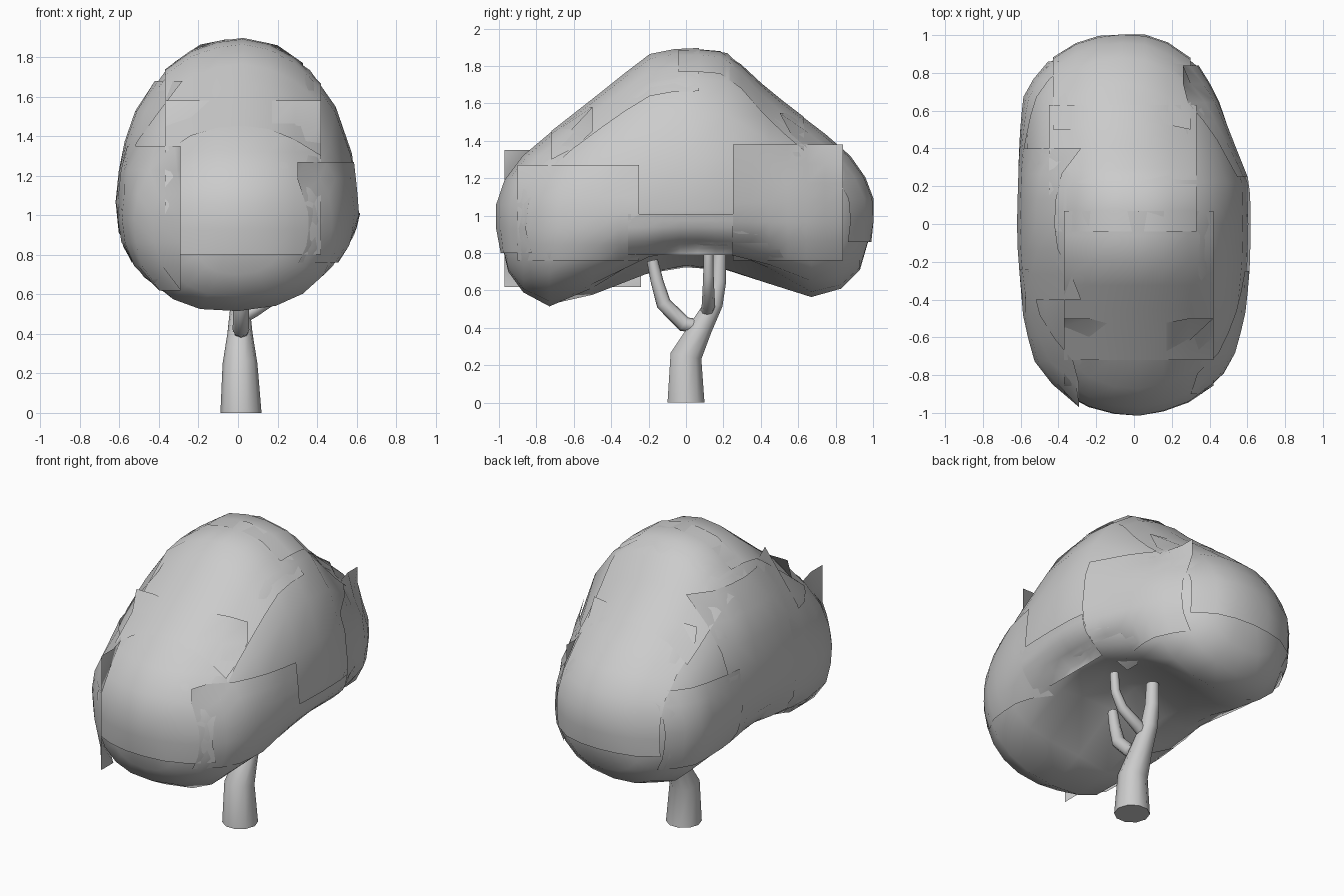
import bpy, bmesh, math
from mathutils import Vector
from mathutils.bvhtree import BVHTree

if "Cube" in bpy.data.objects:
    bpy.data.objects.remove(bpy.data.objects["Cube"])


def finish(bm, name, smooth=True):
    me = bpy.data.meshes.new(name)
    bm.to_mesh(me)
    ob = bpy.data.objects.new(name, me)
    bpy.context.collection.objects.link(ob)
    for p in me.polygons:
        p.use_smooth = smooth
    return ob


def loft(bm, rings):
    rows = [[bm.verts.new(p) for p in r] for r in rings]
    n = len(rows[0])
    for a, b in zip(rows, rows[1:]):
        for i in range(n):
            j = (i + 1) % n
            bm.faces.new((a[i], a[j], b[j], b[i]))
    bm.faces.new(rows[0])
    bm.faces.new(rows[-1])
    bmesh.ops.recalc_face_normals(bm, faces=bm.faces[:])


# Canopy: cross-sections along y (y, centre x, half width, widest z, top z, bottom z)
stations = [
    (-.997, 0, .08, 1.0, 1.07, .90), (-.95, 0, .25, .98, 1.2, .70),
    (-.87, 0, .40, .97, 1.31, .59), (-.73, 0, .51, .97, 1.43, .515),
    (-.5, 0, .57, 1.0, 1.61, .55), (-.2, 0, .6, 1.03, 1.85, .65),
    (0, 0, .605, 1.03, 1.89, .69), (.22, 0, .6, 1.03, 1.87, .67),
    (.45, -.04, .55, 1.02, 1.65, .61), (.67, -.07, .50, 1.0, 1.48, .565),
    (.83, -.07, .41, 1.0, 1.36, .61), (.93, -.06, .28, 1.0, 1.23, .71),
    (.985, -.05, .12, 1.02, 1.11, .90)]
SEG = 20
rings = []
for y, xc, hw, zw, zt, zb in stations:
    ring = []
    for i in range(SEG):
        a = 2 * math.pi * i / SEG
        c, s = math.cos(a), math.sin(a)
        e = 2 / (2.1 if s >= 0 else 2.4)
        x = xc + hw * math.copysign(abs(c) ** e, c)
        if s >= 0:
            z = zw + (zt - zw) * abs(s) ** e
        else:
            # hollow underside, slightly higher on the right
            d = abs(s) ** e
            hollow = .17 * max(0, 1 - (y / .65) ** 2) * math.exp(-((x - .08) / .28) ** 2)
            z = zw - (zw - zb) * d + d * (hollow + .06 * c * max(0, 1 - y * y))
        ring.append((x, y, z))
    rings.append(ring)
bm = bmesh.new()
loft(bm, rings)
tree = BVHTree.FromBMesh(bm)
finish(bm, "canopy")
bm.free()


# Foliage cards: rectangles wrapped on the canopy along one axis
def card(name, axis, sign, u, v, dmin, n=6):
    ua, va = [k for k in range(3) if k != axis]
    bm = bmesh.new()
    grid = []
    for i in range(n + 1):
        row = []
        for j in range(n + 1):
            p = Vector((0, 0, 0))
            p[ua] = u[0] + (u[1] - u[0]) * i / n
            p[va] = v[0] + (v[1] - v[0]) * j / n
            d = Vector((0, 0, 0))
            d[axis] = -sign
            hit = tree.ray_cast(p - d * 5, d)[0]
            depth = sign * hit[axis] + .018 if hit else dmin
            p[axis] = sign * max(depth, dmin)
            row.append(bm.verts.new(p))
        grid.append(row)
    for i in range(n):
        for j in range(n):
            f = bm.faces.new((grid[i][j], grid[i + 1][j], grid[i + 1][j + 1], grid[i][j + 1]))
            f.normal_update()
            if f.normal[axis] * sign < 0:
                f.normal_flip()
    finish(bm, name)
    bm.free()


card("front_foliage", 1, -1, (-.37, .42), (.8, 1.58), .5)
card("left_front_foliage", 0, -1, (-.97, -.24), (.62, 1.35), .29)
card("left_middle_foliage", 0, -1, (-.4, .4), (.76, 1.68), .28)
card("left_back_foliage", 0, -1, (.3, .86), (.76, 1.25), .3)
card("right_front_foliage", 0, 1, (-.9, -.25), (.76, 1.27), .3)
card("right_back_foliage", 0, 1, (.25, .84), (.76, 1.38), .26)
card("right_low_foliage", 0, 1, (-.31, .25), (.79, 1.01), .45)
card("top_front_foliage", 2, 1, (-.37, .42), (-.72, .07), 1.3)
card("top_back_foliage", 2, 1, (-.45, .33), (-.04, .63), 1.3)
card("back_foliage", 1, 1, (-.43, .3), (.86, 1.55), .5)


# Trunk and branches: tapered tubes along short paths of (x, y, z, radius)
def tube(name, path, sides=10):
    pts = [Vector(p[:3]) for p in path]
    rings = []
    for k, p in enumerate(pts):
        if k == 0 and p.z == 0:
            t = Vector((0, 0, 1))
        else:
            t = (pts[min(k + 1, len(pts) - 1)] - pts[max(k - 1, 0)]).normalized()
        side = Vector((0, 1, 0)).cross(t).normalized()
        other = t.cross(side)
        r = path[k][3]
        rings.append([p + r * (math.cos(2 * math.pi * i / sides) * side
                               + math.sin(2 * math.pi * i / sides) * other)
                      for i in range(sides)])
    bm = bmesh.new()
    loft(bm, rings)
    ob = finish(bm, name)
    bm.free()
    bpy.ops.object.select_all(action='DESELECT')
    ob.select_set(True)
    bpy.context.view_layer.objects.active = ob
    bpy.ops.object.shade_smooth_by_angle(angle=math.radians(50))


tube("trunk", [(.015, 0, 0, .104), (.01, 0, .25, .088), (.01, .08, .4, .064),
               (.01, .15, .53, .05), (.01, .175, .65, .042), (.01, .18, .79, .037)])
tube("front_branch", [(.015, .06, .41, .038), (.015, -.01, .42, .042),
                      (.015, -.12, .53, .04), (.015, -.155, .65, .034), (.01, -.18, .76, .03)], 8)
tube("right_branch", [(.01, .11, .48, .036), (.08, .12, .52, .036),
                      (.19, .12, .59, .032), (.24, .12, .68, .028), (.25, .12, .8, .026)], 8)
